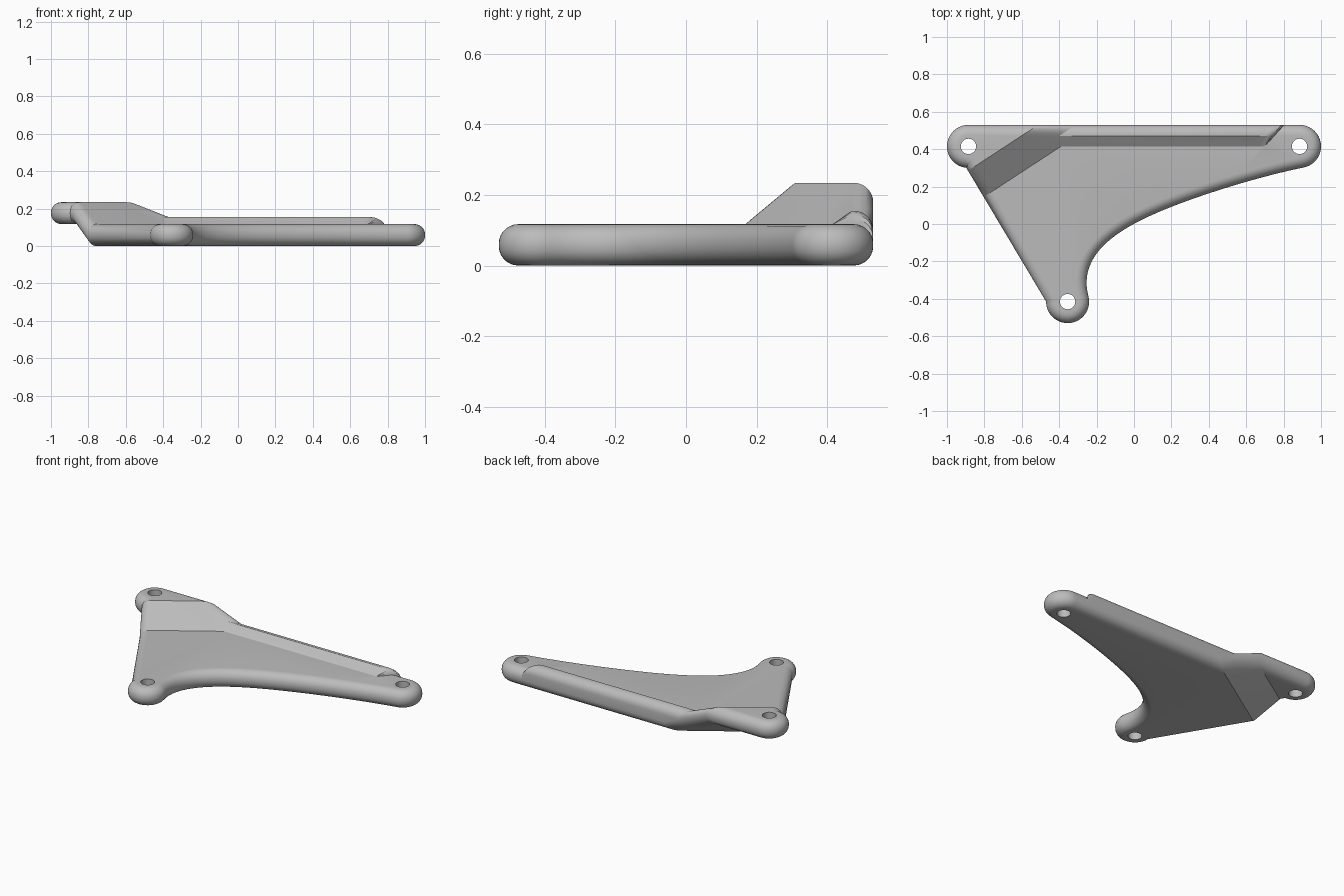
import bpy, bmesh, math
from mathutils import Vector
from mathutils.geometry import interpolate_bezier

if "Cube" in bpy.data.objects:
    bpy.data.objects.remove(bpy.data.objects["Cube"])

THICK = 0.117       # plate thickness
ROUND = 0.055       # edge rounding
RIM_RISE = 0.038    # height of the back rim above the plate
BOSS_R, HOLE_R = 0.115, 0.041
LEFT_EAR = Vector((-0.885, 0.415))
RIGHT_EAR = Vector((0.885, 0.415))
FRONT_EAR = Vector((-0.355, -0.415))
RAMP_START = Vector((-0.78, 0.16))
RAMP_DIR = Vector((-0.547, 0.837))
RAMP_LEN = 0.163
RIM_Y0, RIM_Y1 = 0.415, 0.47
RIM_END, RIM_FADE, RIM_SKEW = 0.70, 0.05, 0.9


def arc(center, start, end, steps):
    """Points along a circular arc, angles in degrees."""
    angles = [math.radians(start + (end - start) * i / steps) for i in range(steps + 1)]
    return [center + BOSS_R * Vector((math.cos(a), math.sin(a))) for a in angles]


def bezier(a, b, c, d, steps):
    pts = interpolate_bezier(*[Vector((*p, 0)) for p in (a, b, c, d)], steps)
    return [p.to_2d() for p in pts[1:-1]]


def clamp(v):
    return max(0.0, min(1.0, v))


def ramp(x, y):
    """Lift of the sloped corner that carries the raised ear."""
    return THICK * clamp((Vector((x, y)) - RAMP_START).dot(RAMP_DIR) / RAMP_LEN)


def rim(x, y):
    """Lift of the back rim, with a rounded end."""
    run = clamp((RIM_END - (x - RIM_SKEW * (y - RIM_Y0))) / RIM_FADE)
    return RIM_RISE * clamp((y - RIM_Y0) / (RIM_Y1 - RIM_Y0)) * math.sqrt(1 - (1 - run) ** 2)


# Plate outline, counter-clockwise
outline = arc(FRONT_EAR, 180, 375, 26)
join = (0.1, 0.05)
outline += bezier(outline[-1], (-0.30, -0.17), (-0.10, -0.04), join, 24)
outline.append(Vector(join))
right_arc = arc(RIGHT_EAR, -80, 90, 24)
outline += bezier(join, (0.3, 0.14), (0.65, 0.25), right_arc[0], 18)
outline += right_arc + arc(LEFT_EAR, 90, 264, 24)

# Flat plate with rounded edges
bm = bmesh.new()
base = bm.faces.new([bm.verts.new((p.x, p.y, 0)) for p in outline])
top = bmesh.ops.extrude_face_region(bm, geom=[base])["geom"]
for v in top:
    if isinstance(v, bmesh.types.BMVert):
        v.co.z = THICK
bmesh.ops.recalc_face_normals(bm, faces=bm.faces)
border = [e for e in bm.edges if abs(e.verts[0].co.z - e.verts[1].co.z) < 1e-6]
bmesh.ops.bevel(bm, geom=border, offset=ROUND, segments=7, profile=0.5,
                affect='EDGES', clamp_overlap=False)

# Fold lines for the ramp and the rim
ramp_n = RAMP_DIR.to_3d()
end_n = Vector((1, -RIM_SKEW, 0))
folds = [(RAMP_START.to_3d() + ramp_n * d, ramp_n)
         for d in (0, RAMP_LEN * RIM_RISE / THICK, RAMP_LEN)]
folds += [(Vector((0, y, 0)), Vector((0, 1, 0))) for y in (RIM_Y0, RIM_Y1)]
folds.append((Vector((-0.395, 0, 0)), Vector((1, 0, 0))))
folds += [(Vector((RIM_END - RIM_FADE * f, RIM_Y0, 0)), end_n)
          for f in (0, 0.08, 0.3, 0.6, 1)]
for co, no in folds:
    bmesh.ops.bisect_plane(bm, geom=bm.verts[:] + bm.edges[:] + bm.faces[:],
                           dist=1e-5, plane_co=co, plane_no=no.normalized())

# Lift the corner on both sides, and the rim on the upper side only
for v in bm.verts:
    x, y, z = v.co
    lift = ramp(x, y)
    v.co.z += max(lift, rim(x, y)) if z > THICK / 2 else lift
bmesh.ops.triangulate(bm, faces=bm.faces[:])
bmesh.ops.recalc_face_normals(bm, faces=bm.faces)
mesh = bpy.data.meshes.new("bracket_plate")
bm.to_mesh(mesh)
bm.free()
plate = bpy.data.objects.new("bracket_plate", mesh)
bpy.context.collection.objects.link(plate)

# Matte grey
mat = bpy.data.materials.new("matte_grey")
mat.use_nodes = True
grey = (0.5, 0.5, 0.5, 1)
mat.diffuse_color = grey
mat.node_tree.nodes["Principled BSDF"].inputs["Base Color"].default_value = grey
mesh.materials.append(mat)

# Bolt holes through the three ears
bpy.context.view_layer.objects.active = plate
for ear in (LEFT_EAR, RIGHT_EAR, FRONT_EAR):
    bpy.ops.mesh.primitive_cylinder_add(vertices=32, radius=HOLE_R, depth=1,
                                        location=(ear.x, ear.y, 0.1))
    cutter = bpy.context.object
    cutter.name = "hole_cutter"
    cutter.hide_render = True
    cutter.data.materials.append(mat)
    bpy.context.view_layer.objects.active = plate
    mod = plate.modifiers.new("bolt_hole", 'BOOLEAN')
    mod.operation = 'DIFFERENCE'
    mod.solver = 'EXACT'
    mod.object = cutter
    bpy.ops.object.modifier_apply(modifier=mod.name)
    bpy.data.objects.remove(cutter)

bpy.ops.object.select_all(action='DESELECT')
plate.select_set(True)
bpy.ops.object.shade_smooth_by_angle(angle=math.radians(25))
